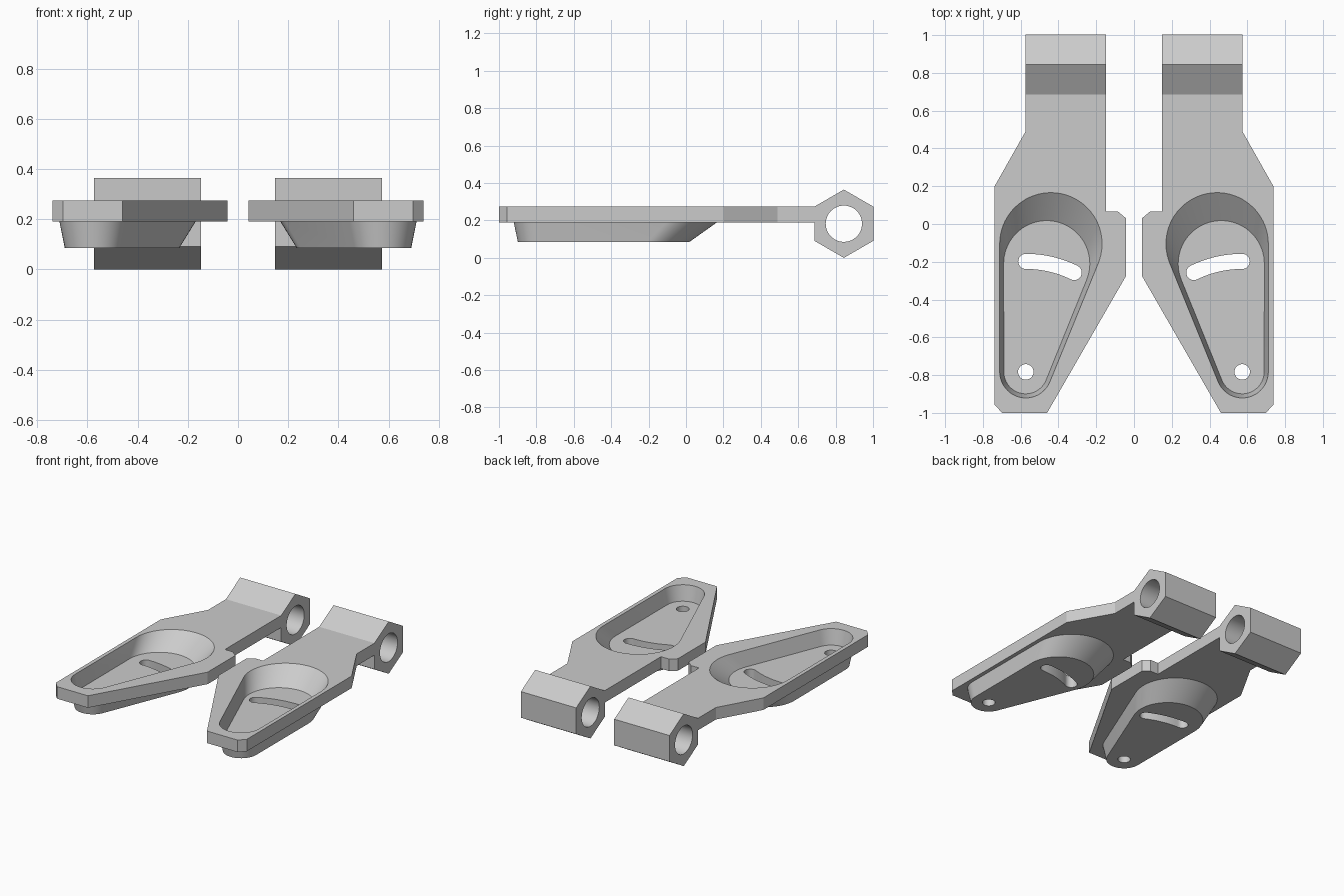
import bpy, bmesh
from math import radians, pi, cos, sin, acos, atan2, hypot

cube = bpy.data.objects.get("Cube")
if cube:
    bpy.data.objects.remove(cube, do_unlink=True)

grey = bpy.data.materials.new("plain grey")
grey.use_nodes = True
grey.diffuse_color = (0.6, 0.6, 0.6, 1)
grey.node_tree.nodes["Principled BSDF"].inputs["Base Color"].default_value = (0.6, 0.6, 0.6, 1)

# Key heights and the pivot of the curved slot
TOP, BOTTOM, DROP = 0.274, 0.19, 0.105
PIVOT = (0.573, -0.783)
BACK_Y = 0.687


def arc(center, r, start, end, steps):
    return [(center[0] + r * cos(start + (end - start) * i / steps),
             center[1] + r * sin(start + (end - start) * i / steps))
            for i in range(steps + 1)]


def circle(center, r, steps=40):
    return arc(center, r, 0, 2 * pi, steps)[:-1]


def teardrop(c1, r1, c2, r2):
    """Outline wrapped tightly round a big and a small circle."""
    dx, dy = c2[0] - c1[0], c2[1] - c1[1]
    a, t = atan2(dy, dx), acos((r1 - r2) / hypot(dx, dy))
    return arc(c1, r1, a + t, a - t + 2 * pi, 40) + arc(c2, r2, a - t, a + t, 24)


def curved_slot(center, r, half, start, end):
    s, e = radians(start), radians(end)
    cap = [(center[0] + r * cos(t), center[1] + r * sin(t)) for t in (s, e)]
    return (arc(center, r + half, s, e, 16)
            + arc(cap[1], half, e, e + pi, 12)[1:-1]
            + arc(center, r - half, e, s, 16)
            + arc(cap[0], half, s + pi, s + 2 * pi, 12)[1:-1])


def add_loop(bm, points):
    verts = [bm.verts.new(p) for p in points]
    for a, b in zip(verts, verts[1:] + verts[:1]):
        bm.edges.new((a, b))
    return verts


def wall(bm, a, b):
    n = len(a)
    for i in range(n):
        j = (i + 1) % n
        bm.faces.new((a[i], a[j], b[j], b[i]))


def fill(bm, loops, normal):
    """Flat face bounded by the first loop, with the others as holes."""
    edges = [bm.edges.get((a, b)) for l in loops for a, b in zip(l, l[1:] + l[:1])]
    bmesh.ops.triangle_fill(bm, use_beauty=True, edges=edges, normal=normal)


def finish(bm, name):
    bmesh.ops.recalc_face_normals(bm, faces=bm.faces[:])
    mesh = bpy.data.meshes.new(name)
    bm.to_mesh(mesh)
    bm.free()
    mesh.materials.append(grey)
    obj = bpy.data.objects.new(name, mesh)
    bpy.context.collection.objects.link(obj)
    bpy.ops.object.select_all(action='DESELECT')
    obj.select_set(True)
    bpy.context.view_layer.objects.active = obj
    bpy.ops.object.shade_smooth_by_angle(angle=radians(20))


outline = [(0.574, BACK_Y), (0.574, 0.49), (0.738, 0.2), (0.738, -0.957),
           (0.698, -1.0), (0.46, -1.0), (0.042, -0.275), (0.042, 0.03),
           (0.085, 0.066), (0.147, 0.066), (0.147, BACK_Y)]
rim = teardrop((0.44, -0.105), 0.271, PIVOT, 0.138)
floor = teardrop((0.462, -0.21), 0.228, PIVOT, 0.116)
slot = curved_slot(PIVOT, 0.585, 0.04, 90, 116)
pin_hole = circle(PIVOT, 0.041)


def build_plate(name, side):
    """Plate with a sunken teardrop pan, pierced by a slot and a pin hole."""
    bm = bmesh.new()
    layers = []
    for z in (TOP, BOTTOM):
        heights = ((outline, z), (rim, z), (floor, z - DROP),
                   (slot, z - DROP), (pin_hole, z - DROP))
        edge, lip, base, cut, hole = [
            add_loop(bm, [(side * x, y, h) for x, y in pts]) for pts, h in heights]
        fill(bm, [edge, lip], (0, 0, 1))
        wall(bm, lip, base)
        fill(bm, [base, cut, hole], (0, 0, 1))
        layers.append((edge, cut, hole))
    for upper, lower in zip(*layers):
        wall(bm, upper, lower)
    finish(bm, name)


def build_hinge(name, side):
    """Hexagonal barrel with a round bore running sideways."""
    center = (0.844, 0.1825)
    hexagon = arc(center, 0.1825, pi / 2, pi / 2 + 2 * pi, 6)[:-1]
    bore = circle(center, 0.097, 48)
    bm = bmesh.new()
    ends = []
    for x in (0.147, 0.574):
        loops = [add_loop(bm, [(side * x, y, z) for y, z in pts])
                 for pts in (hexagon, bore)]
        fill(bm, loops, (1, 0, 0))
        ends.append(loops)
    for a, b in zip(*ends):
        wall(bm, a, b)
    finish(bm, name)


for label, side in (("left", 1), ("right", -1)):
    build_plate(label + "_pan_plate", side)
    build_hinge(label + "_hinge_barrel", side)
